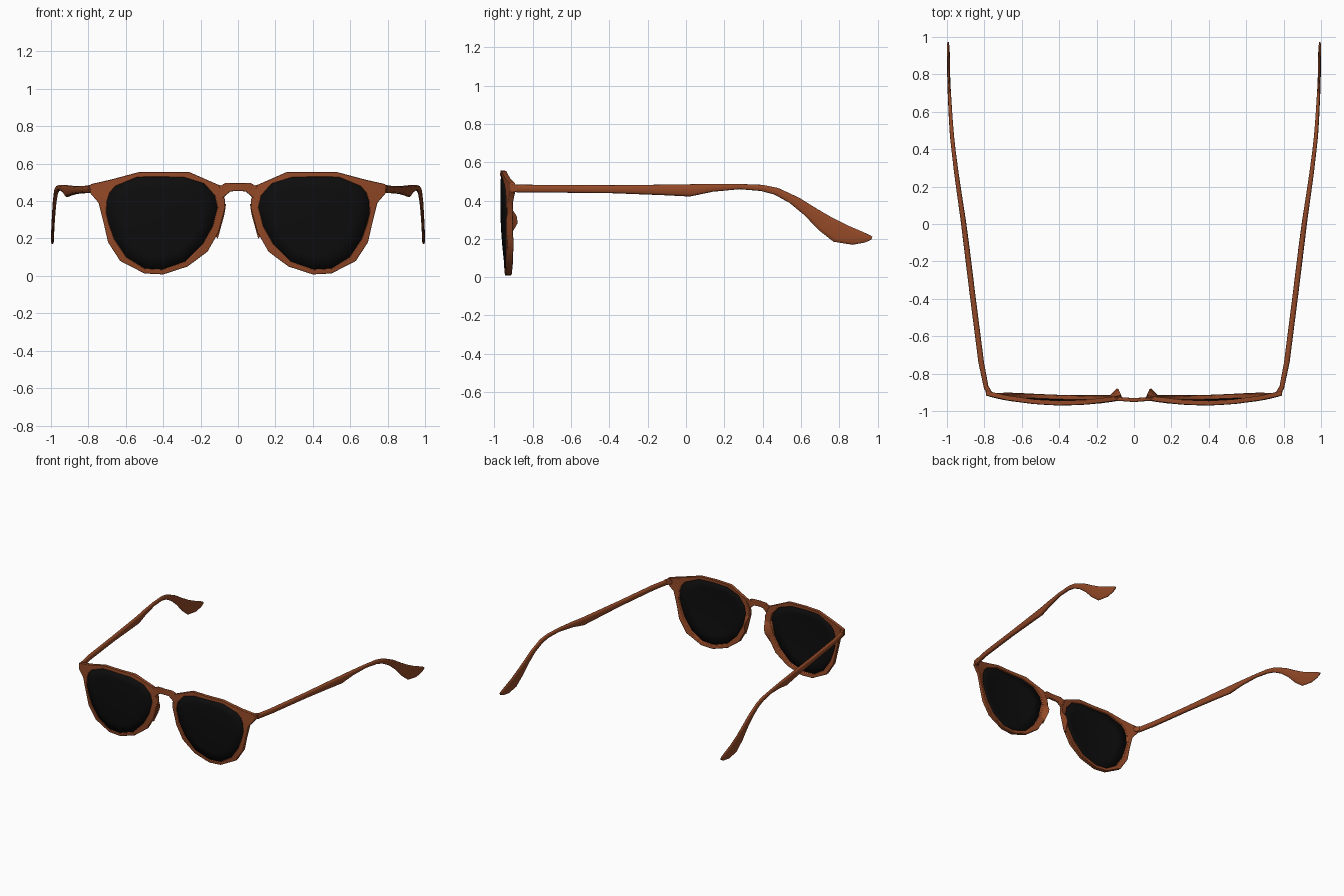
import bpy, bmesh, math
from mathutils import Vector

if "Cube" in bpy.data.objects:
    bpy.data.objects.remove(bpy.data.objects["Cube"])


def material(name, rgb):
    m = bpy.data.materials.new(name)
    m.diffuse_color = (*rgb, 1)
    m.use_nodes = True
    m.node_tree.nodes["Principled BSDF"].inputs["Base Color"].default_value = m.diffuse_color
    return m


BROWN = material("tortoise brown", (0.29, 0.066, 0.02))
BLACK = material("dark lens", (0.004, 0.004, 0.004))


def front_y(x, z):
    """Curved front surface of one eye."""
    return -0.974 + 0.33 * (x - 0.38) ** 2 + 0.19 * (z - 0.4) ** 2


def finish(name, bm, mat, mirror=True, angle=40, bevel=0):
    bmesh.ops.recalc_face_normals(bm, faces=bm.faces)
    me = bpy.data.meshes.new(name)
    bm.to_mesh(me)
    bm.free()
    ob = bpy.data.objects.new(name, me)
    bpy.context.collection.objects.link(ob)
    me.materials.append(mat)
    bpy.ops.object.select_all(action='DESELECT')
    ob.select_set(True)
    bpy.context.view_layer.objects.active = ob
    bpy.ops.object.shade_smooth_by_angle(angle=math.radians(angle))
    if bevel:
        b = ob.modifiers.new("soft edges", 'BEVEL')
        b.width, b.segments, b.limit_method = bevel, 2, 'ANGLE'
        b.angle_limit = math.radians(50)
    if mirror:
        ob.modifiers.new("mirror", 'MIRROR')
    return ob


def loft(bm, sections, closed=False):
    """Skin a list of equal-sized point loops."""
    rows = [[bm.verts.new(p) for p in s] for s in sections]
    n = len(rows[0])
    pairs = list(zip(rows, rows[1:] + rows[:1])) if closed else list(zip(rows, rows[1:]))
    for a, b in pairs:
        for i in range(n):
            j = (i + 1) % n
            bm.faces.new((a[i], a[j], b[j], b[i]))
    if not closed:
        bm.faces.new(rows[0])
        bm.faces.new(rows[-1])


# Rim: outer x, z and inner x, z around one eye
RIM = [(.26, .555, .29, .527), (.40, .556, .41, .529), (.53, .555, .54, .527),
       (.68, .515, .655, .479), (.79, .49, .685, .445), (.792, .445, .70, .40),
       (.745, .39, .703, .334), (.72, .29, .69, .28), (.695, .18, .66, .195),
       (.63, .08, .596, .10), (.50, .013, .50, .04), (.40, .008, .404, .035),
       (.27, .05, .28, .078), (.163, .13, .19, .168), (.104, .233, .136, .265),
       (.068, .366, .11, .366), (.07, .41, .125, .43), (.10, .485, .184, .495)]
bm = bmesh.new()
sections = []
for ox, oz, ix, iz in RIM:
    t = 0.032 - 0.022 * max(0, oz - 0.2)
    yo, yi = front_y(ox, oz), front_y(ix, iz)
    sections.append([(ox, yo, oz), (ix, yi, iz), (ix, yi + t, iz), (ox, yo + t, oz)])
loft(bm, sections, closed=True)
finish("rim", bm, BROWN, bevel=0.006)

# Lens: rings shrinking to the middle of the eye
bm = bmesh.new()
cx, cz = 0.405, 0.3
rings = []
for k in (1.02, 0.75, 0.5, 0.25):
    ring = []
    for _, _, ix, iz in RIM:
        x, z = cx + (ix - cx) * k, cz + (iz - cz) * k
        ring.append(bm.verts.new((x, front_y(x, z) + 0.008, z)))
    rings.append(ring)
n = len(RIM)
for a, b in zip(rings, rings[1:]):
    for i in range(n):
        j = (i + 1) % n
        bm.faces.new((a[i], a[j], b[j], b[i]))
mid = bm.verts.new((cx, front_y(cx, cz) + 0.008, cz))
for i in range(n):
    bm.faces.new((rings[-1][i], rings[-1][(i + 1) % n], mid))
lens = finish("lens", bm, BLACK)
shell = lens.modifiers.new("thickness", 'SOLIDIFY')
shell.thickness, shell.offset = 0.008, 0

# Bridge: x, front y, bottom z, top z
bm = bmesh.new()
half = [(.125, -.947, .41, .493), (.09, -.946, .405, .484), (.066, -.947, .43, .497),
        (.04, -.949, .452, .498)]
path = [(-x, *r) for x, *r in half] + [(0, -.952, .454, .498)] + half[::-1]
loft(bm, [[(x, y, b), (x, y, t), (x, y + .021, t), (x, y + .021, b)] for x, y, b, t in path])
finish("bridge", bm, BROWN, mirror=False, bevel=0.005)

# Nose pad: wedge behind the inner rim
bm = bmesh.new()
base = [bm.verts.new((x, front_y(x, z) + .015, z))
        for x, z in ((.064, .385), (.072, .33), (.108, .2), (.148, .24), (.118, .37))]
tip = [bm.verts.new(p) for p in ((.083, -.882, .315), (.092, -.88, .28))]
a, b, c, d, e = base
p, q = tip
for f in ((a, b, p), (b, c, q, p), (c, d, q), (d, e, p, q), (e, a, p), (e, d, c, b, a)):
    bm.faces.new(f)
finish("nose_pad", bm, BROWN)

# Hinge corner block joining rim and temple
bm = bmesh.new()
loft(bm, [[(x0, y, .445), (x1, y, .445), (x1, y, .485), (x0, y, .485)]
          for y, x0, x1 in ((-.912, .745, .79), (-.89, .765, .795), (-.865, .778, .803))])
finish("hinge", bm, BROWN, bevel=0.004)

# Temple: centre x, half width, top y, top z, bottom y, bottom z
ARM = [(.788, .013, -.885, .483, -.885, .442), (.817, .015, -.74, .482, -.74, .442),
       (.863, .015, -.38, .48, -.38, .438), (.895, .015, -.12, .483, -.12, .428),
       (.913, .014, .02, .485, .02, .421), (.93, .013, .13, .487, .14, .446),
       (.95, .012, .27, .487, .28, .459), (.965, .011, .40, .482, .39, .45),
       (.973, .011, .48, .466, .46, .432), (.980, .010, .59, .415, .54, .388),
       (.985, .009, .69, .353, .62, .322), (.989, .008, .77, .307, .69, .248),
       (.991, .008, .84, .272, .77, .185), (.992, .008, .91, .242, .87, .169),
       (.993, .007, .955, .222, .935, .181), (.994, .004, .973, .211, .968, .196)]
bm = bmesh.new()
sections = []
for x, w, ty, tz, by, bz in ARM:
    top, bot = Vector((x, ty, tz)), Vector((x, by, bz))
    c, h = (top + bot) / 2, (top - bot) / 2
    loop = []
    for i in range(12):
        ang = math.tau * i / 12
        s, k = math.sin(ang), math.cos(ang)
        # Slightly squared oval cross-section
        loop.append(c + Vector((w * math.copysign(abs(k) ** .7, k), 0, 0))
                    + h * math.copysign(abs(s) ** .7, s))
    sections.append(loop)
loft(bm, sections)
finish("temple", bm, BROWN, angle=50)
